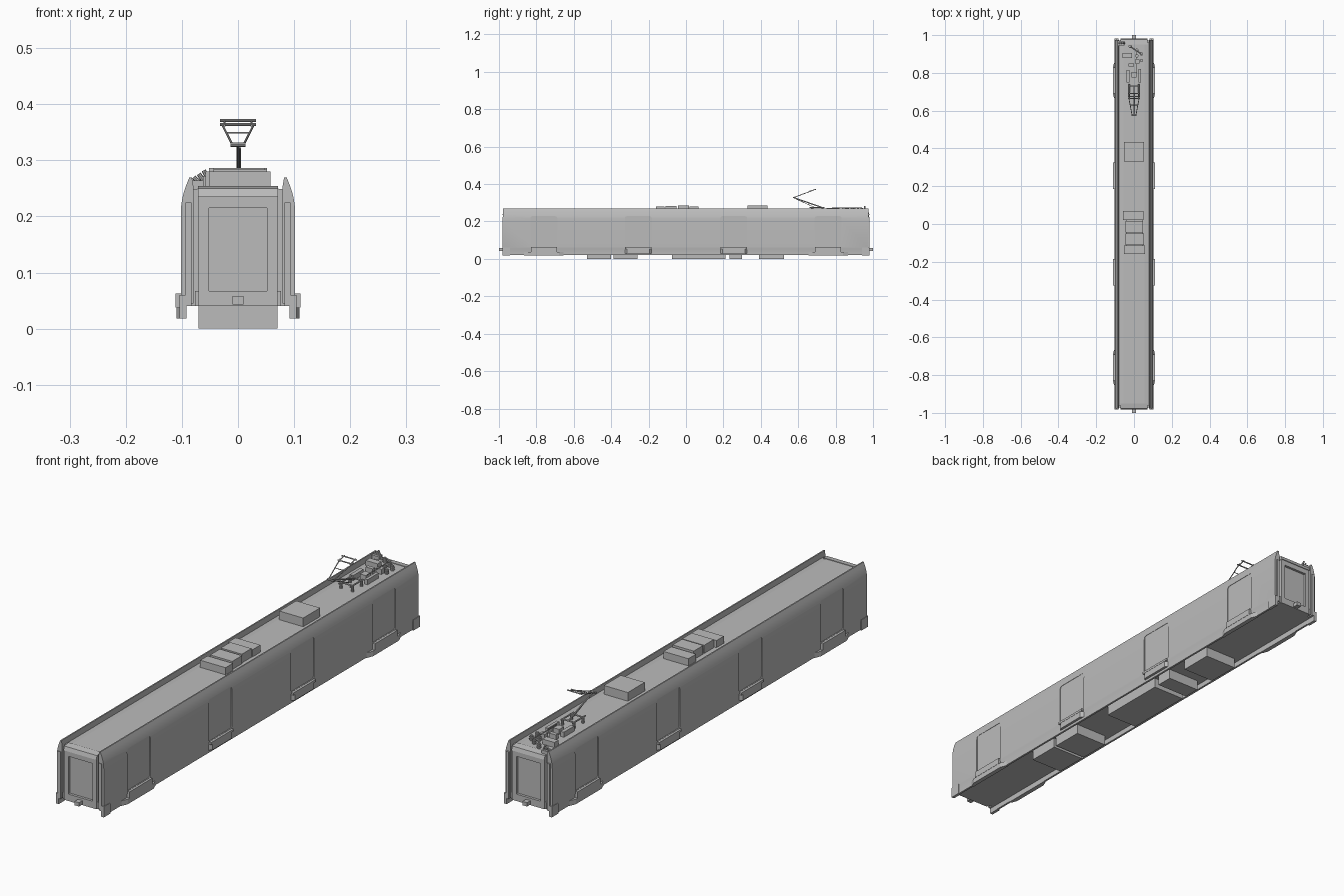
import bpy, bmesh, math
from mathutils import Vector

if "Cube" in bpy.data.objects:
    bpy.data.objects.remove(bpy.data.objects["Cube"])

grey = bpy.data.materials.new("plain grey")
grey.use_nodes = True
grey.diffuse_color = (0.5, 0.5, 0.5, 1)
grey.node_tree.nodes["Principled BSDF"].inputs["Base Color"].default_value = (0.5, 0.5, 0.5, 1)


def finish(name, bm):
    bmesh.ops.recalc_face_normals(bm, faces=bm.faces)
    mesh = bpy.data.meshes.new(name)
    bm.to_mesh(mesh)
    bm.free()
    mesh.materials.append(grey)
    ob = bpy.data.objects.new(name, mesh)
    bpy.context.collection.objects.link(ob)
    return ob


def prism(name, points, axis, a, b):
    """Extrude a flat outline along an axis from a to b."""
    bm = bmesh.new()
    verts = []
    for p in points:
        co = list(p)
        co.insert(axis, a)
        verts.append(bm.verts.new(co))
    face = bm.faces.new(verts)
    new = bmesh.ops.extrude_face_region(bm, geom=[face])["geom"]
    move = Vector((0, 0, 0))
    move[axis] = b - a
    bmesh.ops.translate(bm, vec=move, verts=[v for v in new if isinstance(v, bmesh.types.BMVert)])
    return finish(name, bm)


def box(name, x, y, z):
    return prism(name, [(x[0], y[0]), (x[1], y[0]), (x[1], y[1]), (x[0], y[1])], 2, z[0], z[1])


def rod(name, start, end, radius, sides=8):
    start, end = Vector(start), Vector(end)
    bm = bmesh.new()
    bmesh.ops.create_cone(bm, cap_ends=True, segments=sides, radius1=radius,
                          radius2=radius, depth=(end - start).length)
    turn = (end - start).to_track_quat("Z", "Y").to_matrix()
    bmesh.ops.rotate(bm, matrix=turn, verts=bm.verts)
    bmesh.ops.translate(bm, vec=(start + end) / 2, verts=bm.verts)
    return finish(name, bm)


def activate(ob):
    bpy.ops.object.select_all(action="DESELECT")
    ob.select_set(True)
    bpy.context.view_layer.objects.active = ob


door_centres = (-0.76, -0.255, 0.255, 0.76)

# Side walls with curved roof shoulders and recessed doors
wall = [(0.092, 0.02), (0.1, 0.02), (0.1, 0.05), (0.102, 0.058), (0.102, 0.205),
        (0.101, 0.222), (0.098, 0.238), (0.093, 0.254), (0.087, 0.269),
        (0.082, 0.269), (0.079, 0.25), (0.079, 0.045), (0.092, 0.045)]
for side, label in ((1, "left"), (-1, "right")):
    shell = prism(label + "_side_wall", [(side * x, z) for x, z in wall], 1, -0.978, 0.975)
    for c in door_centres:
        cutter = box("door_cutter", sorted((side * 0.0985, side * 0.15)),
                     (c - 0.072, c + 0.072), (0.064, 0.228))
        bm = bmesh.new()
        bm.from_mesh(cutter.data)
        edges = [e for e in bm.edges if abs(e.verts[0].co.x - e.verts[1].co.x) > 0.01]
        bmesh.ops.bevel(bm, geom=edges, offset=0.01, segments=3, affect="EDGES", profile=0.5)
        bm.to_mesh(cutter.data)
        bm.free()
        cutter.hide_render = True
        cut = shell.modifiers.new("door", "BOOLEAN")
        cut.object = cutter
        cut.solver = "EXACT"
        activate(shell)
        bpy.ops.object.modifier_apply(modifier=cut.name)
        bpy.data.objects.remove(cutter)
    activate(shell)
    bpy.ops.object.shade_smooth_by_angle(angle=math.radians(25))

    # Steps below the doors: deep tapered ones at the ends, slim ones between
    for c in door_centres:
        outer = abs(c) > 0.5
        long, short = (0.105, 0.08) if outer else (0.07, 0.06)
        low, high = (0.018, 0.038) if outer else (0.03, 0.054)
        plan = [(side * 0.092, c - long), (side * 0.1, c - long), (side * 0.11, c - short),
                (side * 0.11, c + short), (side * 0.1, c + long), (side * 0.092, c + long)]
        prism(label + "_step", plan, 2, low, high)
        box(label + "_door_sill", sorted((side * 0.095, side * 0.111)),
            (c - 0.07, c + 0.07), (high, 0.063))

# Inner body, floor and roof deck
prism("body_core", [(-0.092, 0.04), (0.092, 0.04), (0.092, 0.046), (0.081, 0.046), (0.081, 0.248),
                    (0.055, 0.252), (-0.055, 0.252), (-0.081, 0.248), (-0.081, 0.046),
                    (-0.092, 0.046)], 1, -0.962, 0.96)

# Both ends: gangway frame, recessed door, corner posts, coupler
for s, label in ((-1, "front"), (1, "rear")):
    def depth(a, b):
        return sorted((s * a, s * b))
    for k in (-1, 1):
        box(label + "_frame_post", sorted((k * 0.052, k * 0.07)), depth(0.955, 0.978), (0.04, 0.235))
        box(label + "_frame_foot", sorted((k * 0.07, k * 0.077)), depth(0.955, 0.974), (0.04, 0.067))
        box(label + "_corner_post", sorted((k * 0.083, k * 0.094)), depth(0.96, 0.981), (0.04, 0.225))
        box(label + "_corner_foot", sorted((k * 0.092, k * 0.104)), depth(0.94, 0.981), (0.018, 0.06))
    box(label + "_frame_header", (-0.0519, 0.0519), depth(0.955, 0.978), (0.215, 0.235))
    box(label + "_frame_threshold", (-0.0519, 0.0519), depth(0.955, 0.978), (0.04, 0.067))
    box(label + "_gangway_door", (-0.0519, 0.0519), depth(0.955, 0.968), (0.067, 0.215))
    prism(label + "_roof_lip", [(s * 0.95, 0.235), (s * 0.981, 0.235), (s * 0.976, 0.25),
                                (s * 0.95, 0.254)], 0, -0.071, 0.071)
    box(label + "_coupler", (-0.01, 0.01), depth(0.95, 1.0), (0.043, 0.058))

# Equipment boxes under the floor
for y in ((-0.53, -0.4), (-0.388, -0.26), (-0.075, 0.21), (0.232, 0.3), (0.39, 0.525)):
    box("underfloor_box", (-0.07, 0.07), y, (0, 0.042))

# Air conditioning units on the roof
box("roof_unit", (-0.052, 0.052), (0.33, 0.435), (0.25, 0.286))
for x, y, top in (((-0.052, 0.058), (-0.16, -0.115), 0.28), ((-0.044, 0.052), (-0.11, -0.05), 0.284),
                  ((-0.044, 0.048), (-0.044, 0.015), 0.286), ((-0.058, 0.05), (0.02, 0.068), 0.28)):
    box("cooling_unit", x, y, (0.25, top))
box("cooling_base", (-0.04, 0.045), (-0.15, 0.06), (0.25, 0.27))

# Pantograph
base_z, knee, head = 0.274, (0.575, 0.328), (0.675, 0.365)
for k in (-1, 1):
    rod("pantograph_base_rail", (k * 0.025, 0.66, base_z), (k * 0.025, 0.74, base_z), 0.003)
    for y in (0.675, 0.73):
        rod("pantograph_insulator", (k * 0.025, y, 0.25), (k * 0.025, y, base_z), 0.006, 10)
    rod("upper_arm", (k * 0.01, *knee), (k * 0.029, *head), 0.002)
    rod("head_link", (k * 0.024, 0.66, 0.362), (k * 0.024, 0.695, 0.372), 0.002)
for y in (0.675, 0.73):
    rod("pantograph_cross_rail", (-0.025, y, base_z), (0.025, y, base_z), 0.003)
rod("lower_arm", (0, 0.73, base_z), (0, *knee), 0.003)
rod("control_rod", (0.004, 0.69, base_z), (0.004, 0.585, 0.322), 0.0015)
rod("knee_joint", (-0.013, *knee), (0.013, *knee), 0.004)
rod("upper_brace", (-0.02, 0.63, 0.349), (0.02, 0.63, 0.349), 0.0015)
for y, z in ((0.665, 0.364), (0.69, 0.371)):
    rod("contact_strip", (-0.032, y, z), (0.032, y, z), 0.0025)

# High-voltage equipment at the rear of the roof
for x, y in (((-0.062, -0.01), (0.88, 0.905)), ((-0.013, 0.013), (0.775, 0.805)),
             ((-0.04, -0.025), (0.75, 0.815)), ((0.025, 0.037), (0.75, 0.82)),
             ((-0.03, 0.0), (0.835, 0.85)), ((0.005, 0.028), (0.85, 0.87))):
    box("roof_equipment", x, y, (0.25, 0.272))
for x, y in ((-0.02, 0.94), (0.015, 0.92), (0.04, 0.9), (0.015, 0.89), (0.04, 0.865)):
    rod("roof_insulator", (x, y, 0.25), (x, y, 0.272), 0.006, 10)
    for z in (0.256, 0.264):
        rod("insulator_disc", (x, y, z), (x, y, z + 0.003), 0.009, 10)
rod("roof_conductor", (0.015, 0.78, 0.274), (0.015, 0.93, 0.274), 0.002)
rod("roof_conductor_branch", (-0.02, 0.94, 0.274), (0.04, 0.9, 0.274), 0.002)
box("cable_terminal", (-0.082, -0.05), (0.945, 0.968), (0.248, 0.264))
for i in range(3):
    x = -0.076 + i * 0.009
    rod("angled_terminal", (x + 0.008, 0.957, 0.26), (x - 0.003, 0.957, 0.27 + i * 0.006), 0.004)
